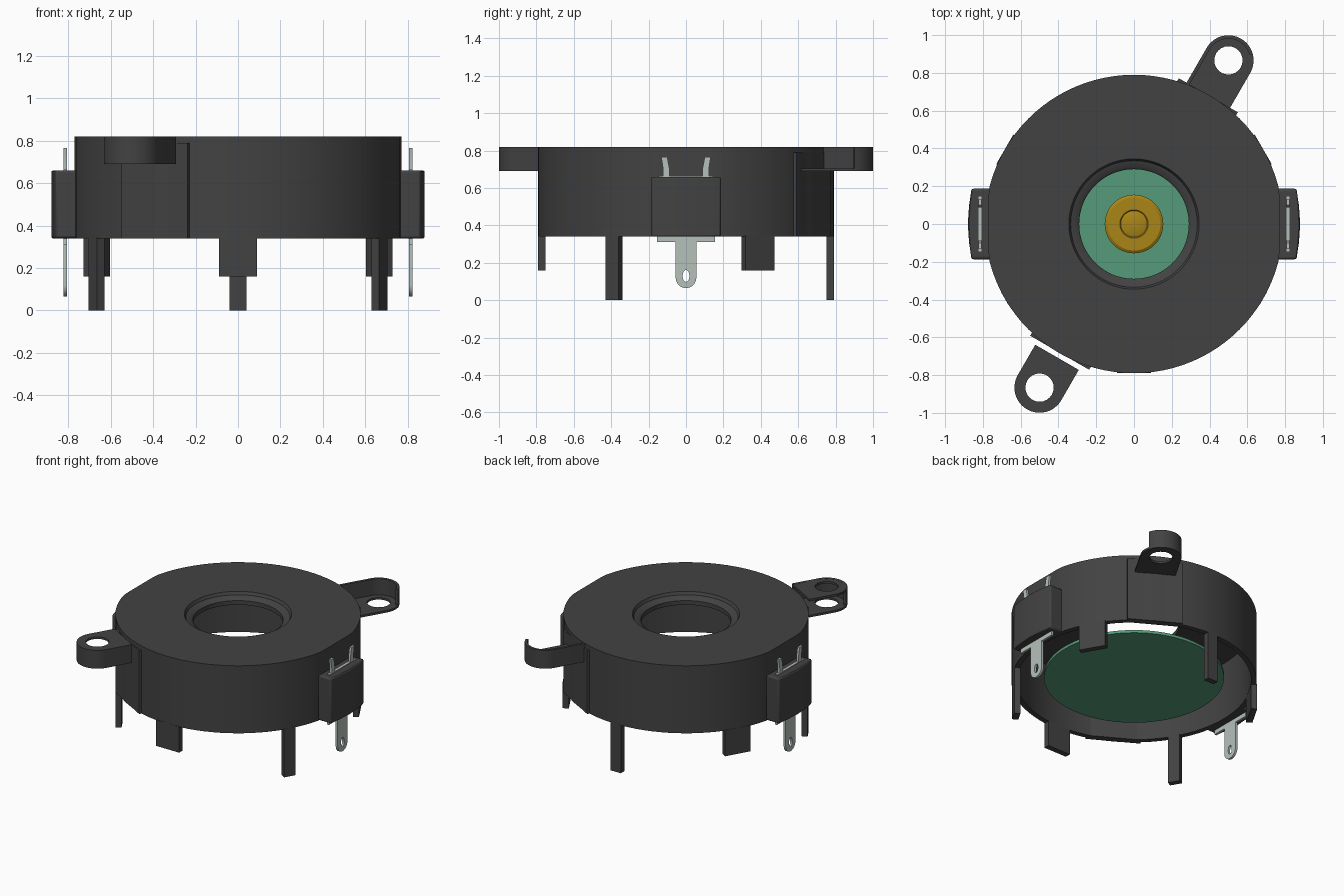
import bpy, bmesh
from math import pi, cos, sin, radians
from mathutils import Matrix

cube = bpy.data.objects.get("Cube")
if cube:
    bpy.data.objects.remove(cube, do_unlink=True)


def material(name, rgb):
    m = bpy.data.materials.new(name)
    m.use_nodes = True
    m.diffuse_color = (*rgb, 1)
    m.node_tree.nodes["Principled BSDF"].inputs["Base Color"].default_value = (*rgb, 1)
    return m


BLACK = material("dark plastic", (0.055, 0.055, 0.055))
GREEN = material("green board", (0.09, 0.33, 0.19))
GOLD = material("gold contact", (0.40, 0.235, 0.008))
METAL = material("tin metal", (0.47, 0.53, 0.50))
parts = []


def add(name, mesh, mat, matrix=Matrix()):
    mesh.transform(matrix)
    mesh.materials.clear()
    mesh.materials.append(mat)
    ob = bpy.data.objects.new(name, mesh)
    bpy.context.collection.objects.link(ob)
    parts.append(ob)
    return ob


def lathe(name, profile, mat, closed=False, segs=96):
    """Spin a radius/height profile around z."""
    bm = bmesh.new()
    vs = [bm.verts.new((r, 0, z)) for r, z in profile]
    edges = [bm.edges.new(p) for p in zip(vs, vs[1:])]
    if closed:
        edges.append(bm.edges.new((vs[-1], vs[0])))
    bmesh.ops.spin(bm, geom=vs + edges, axis=(0, 0, 1), cent=(0, 0, 0),
                   angle=2 * pi, steps=segs, use_merge=True)
    bmesh.ops.remove_doubles(bm, verts=bm.verts, dist=1e-5)
    bmesh.ops.recalc_face_normals(bm, faces=bm.faces)
    me = bpy.data.meshes.new(name)
    bm.to_mesh(me)
    bm.free()
    return add(name, me, mat)


def plate(name, loops, thick, mat, matrix=Matrix()):
    """Filled flat outline, later loops are holes, extruded about local z."""
    cu = bpy.data.curves.new(name + " outline", "CURVE")
    cu.dimensions = "2D"
    cu.fill_mode = "BOTH"
    cu.extrude = thick / 2
    for loop in loops:
        sp = cu.splines.new("POLY")
        sp.points.add(len(loop) - 1)
        for p, (x, y) in zip(sp.points, loop):
            p.co = (x, y, 0, 1)
        sp.use_cyclic_u = True
    tmp = bpy.data.objects.new(name + " outline", cu)
    bpy.context.collection.objects.link(tmp)
    dg = bpy.context.evaluated_depsgraph_get()
    me = bpy.data.meshes.new_from_object(tmp.evaluated_get(dg))
    bpy.data.objects.remove(tmp, do_unlink=True)
    bm = bmesh.new()
    bm.from_mesh(me)
    bmesh.ops.remove_doubles(bm, verts=bm.verts, dist=1e-5)
    bmesh.ops.recalc_face_normals(bm, faces=bm.faces)
    bm.to_mesh(me)
    bm.free()
    return add(name, me, mat, matrix)


def box(name, lo, hi, mat, matrix=Matrix()):
    bm = bmesh.new()
    bmesh.ops.create_cube(bm, size=1)
    for v in bm.verts:
        v.co = [h if c > 0 else l for c, l, h in zip(v.co, lo, hi)]
    me = bpy.data.meshes.new(name)
    bm.to_mesh(me)
    bm.free()
    return add(name, me, mat, matrix)


def arc(cx, cy, rx, ry, a0, a1, n=24):
    angles = [radians(a0 + (a1 - a0) * i / n) for i in range(n + 1)]
    return [(cx + rx * cos(a), cy + ry * sin(a)) for a in angles]


def turn(deg):
    return Matrix.Rotation(radians(deg), 4, "Z")


def lift(z):
    return Matrix.Translation((0, 0, z))


# Hollow round case with a stepped centre hole, trimmed flat at both sides
case = lathe("case", [(0.79, 0.34), (0.79, 0.82), (0.345, 0.82), (0.335, 0.80),
                      (0.30, 0.79), (0.29, 0.78), (0.29, 0.75), (0.755, 0.75),
                      (0.755, 0.34)], BLACK, closed=True)
for v in case.data.vertices:
    v.co.x = max(-0.77, min(0.77, v.co.x))

# Sounding disc and its raised contact
lathe("disc", [(0, 0.365), (0.58, 0.365), (0.58, 0.385), (0, 0.385)], GREEN)
lathe("contact", [(0.155, 0.38), (0.155, 0.395), (0.14, 0.405), (0.075, 0.405),
                  (0.07, 0.40), (0.06, 0.405), (0, 0.405)], GOLD)

# Alternating long legs and short wide tabs below the rim
for i in range(3):
    box("leg", (0.75, -0.04, 0), (0.79, 0.04, 0.345), BLACK, turn(90 + 120 * i))
    box("tab", (0.75, -0.09, 0.16), (0.79, 0.09, 0.345), BLACK, turn(30 + 120 * i))

# Mounting ears: plate with a hole, and a rim wall round one side and the tip
hole = arc(1, 0, 0.075, 0.075, 0, 345, 23)
for side, deg, root in (("back", 60, 0.78), ("front", 240, 0.815)):
    outline = [(root, -0.133)] + arc(1, 0, 0.133, 0.133, -90, 90) + [(root, 0.133)]
    rim = ([(root, 0.133)] + arc(1, 0, 0.133, 0.133, 90, -45)
           + arc(1, 0, 0.115, 0.115, -45, 90) + [(root, 0.115)])
    plate(side + " ear floor", [outline, hole], 0.015, BLACK, turn(deg) @ lift(0.698))
    plate(side + " ear wall", [rim], 0.13, BLACK, turn(deg) @ lift(0.755))
    if side == "front":
        plate("front ear top", [outline, hole], 0.015, BLACK, turn(deg) @ lift(0.812))
    box(side + " flat pad", (0.74, -0.18, 0.34), (0.787, 0.18, 0.79), BLACK, turn(deg))

# Terminal housings with metal lugs and prongs
upright = Matrix(((0, 0, 1, 0.815), (1, 0, 0, 0), (0, 1, 0, 0), (0, 0, 0, 1)))
shell = [(0.757, -0.187), (0.86, -0.187), (0.873, -0.1), (0.88, 0),
         (0.873, 0.1), (0.86, 0.187), (0.757, 0.187)]
lug = ([(-0.145, 0.664), (-0.155, 0.31), (-0.055, 0.31)]
       + arc(0, 0.12, 0.055, 0.055, 180, 360)
       + [(0.055, 0.31), (0.155, 0.31), (0.145, 0.664)])
slot = arc(0, 0.13, 0.018, 0.032, 0, 345, 23)
for side, deg in (("left", 0), ("right", 180)):
    housing = plate(side + " housing", [shell], 0.32, BLACK, turn(deg) @ lift(0.50))
    bev = housing.modifiers.new("soft edges", "BEVEL")
    bev.width = 0.01
    bev.segments = 2
    bev.limit_method = "ANGLE"
    plate(side + " lug", [lug, slot], 0.016, METAL, turn(deg) @ upright)
    for s in (-1, 1):
        prong = [(s * y, z) for y, z in ((0.088, 0.65), (0.122, 0.65), (0.122, 0.70),
                                         (0.132, 0.765), (0.1, 0.765), (0.088, 0.70))]
        plate(side + " prong", [prong], 0.016, METAL, turn(deg) @ upright)

# Smooth curved surfaces, crisp corners
bpy.ops.object.select_all(action="DESELECT")
for ob in parts:
    ob.select_set(True)
bpy.context.view_layer.objects.active = case
bpy.ops.object.shade_smooth_by_angle(angle=radians(30))
